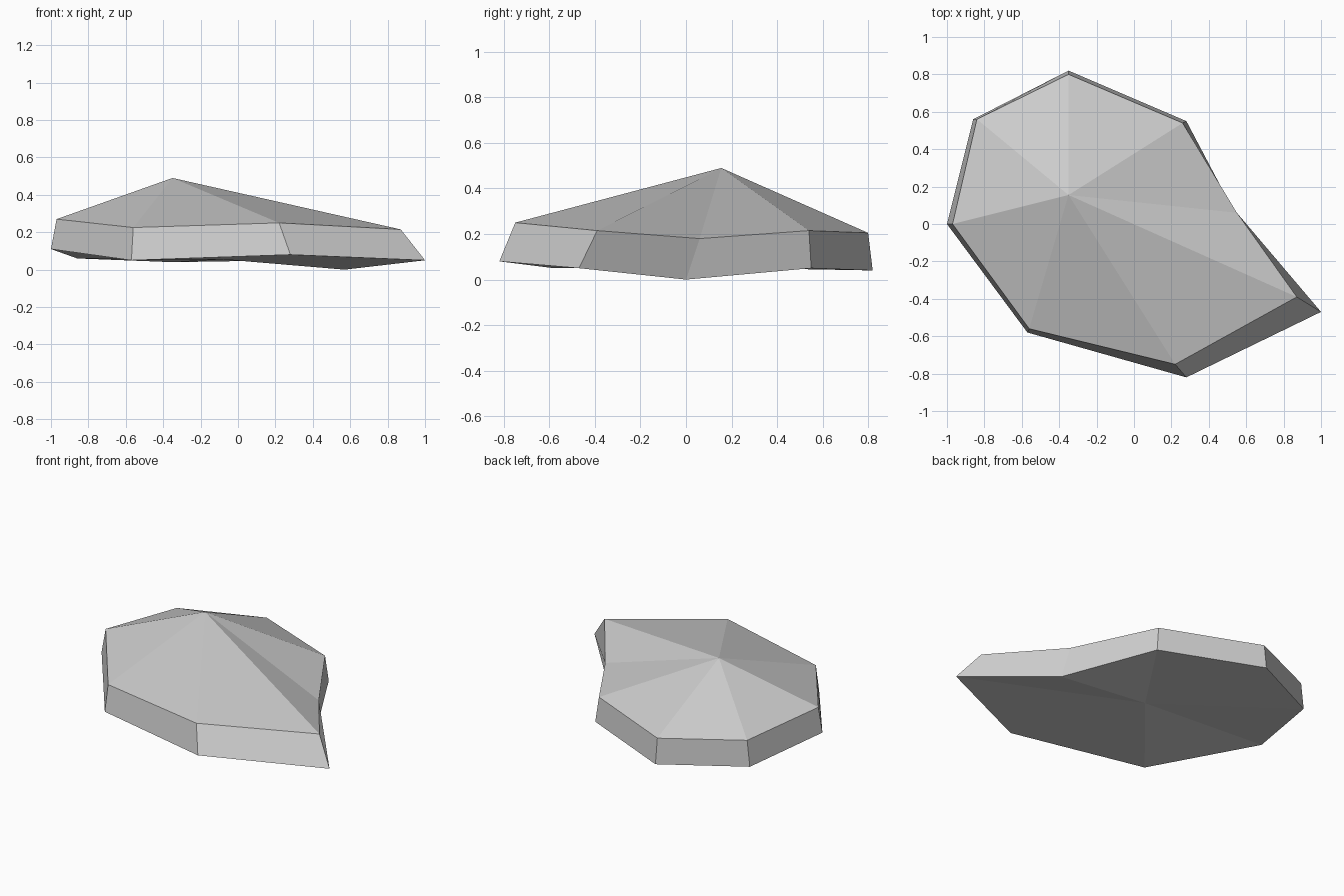
import bpy
import bmesh
from mathutils import Vector

# Remove only the default cube
default_cube = bpy.data.objects.get("Cube")
if default_cube:
    bpy.data.objects.remove(default_cube, do_unlink=True)


def make_material(name, color):
    material = bpy.data.materials.new(name)
    material.use_nodes = True
    material.diffuse_color = color
    shader = material.node_tree.nodes["Principled BSDF"]
    shader.inputs["Base Color"].default_value = color
    shader.inputs["Roughness"].default_value = 0.9
    return material


def add_ring(bm, points):
    return [bm.verts.new(point) for point in points]


def neighbours(ring):
    return zip(ring, ring[1:] + ring[:1])


def add_fan(bm, ring, centre):
    tip = bm.verts.new(centre)
    for first, second in neighbours(ring):
        bm.faces.new((first, second, tip))


def bridge(bm, lower, upper):
    for (a, b), (c, d) in zip(neighbours(lower), neighbours(upper)):
        bm.faces.new((a, b, d, c))


# Outlines of the rock, counter-clockwise from its right tip
base_outline = [
    (-1, 0, .11), (-.57, -.58, .05), (.28, -.82, .08), (1, -.47, .05),
    (.57, 0, 0), (.28, .55, .05), (-.35, .82, .04), (-.86, .56, .06),
]
shoulder_outline = [
    (-.97, 0, .27), (-.56, -.56, .225), (.22, -.75, .25), (.87, -.39, .215),
    (.55, .06, .18), (.26, .54, .215), (-.35, .8, .205), (-.84, .56, .23),
]
peak = (-.35, .155, .49)
base_centre = sum(map(Vector, base_outline), Vector()) / len(base_outline)

# Flat rock: slanted side wall, faceted peak and shallow underside
bm = bmesh.new()
base = add_ring(bm, base_outline)
shoulder = add_ring(bm, shoulder_outline)
bridge(bm, base, shoulder)
add_fan(bm, shoulder, peak)
add_fan(bm, base, base_centre)
bmesh.ops.recalc_face_normals(bm, faces=bm.faces)

mesh = bpy.data.meshes.new("flat_rock")
bm.to_mesh(mesh)
bm.free()
mesh.materials.append(make_material("stone grey", (.6, .6, .6, 1)))
rock = bpy.data.objects.new("flat_rock", mesh)
bpy.context.collection.objects.link(rock)
